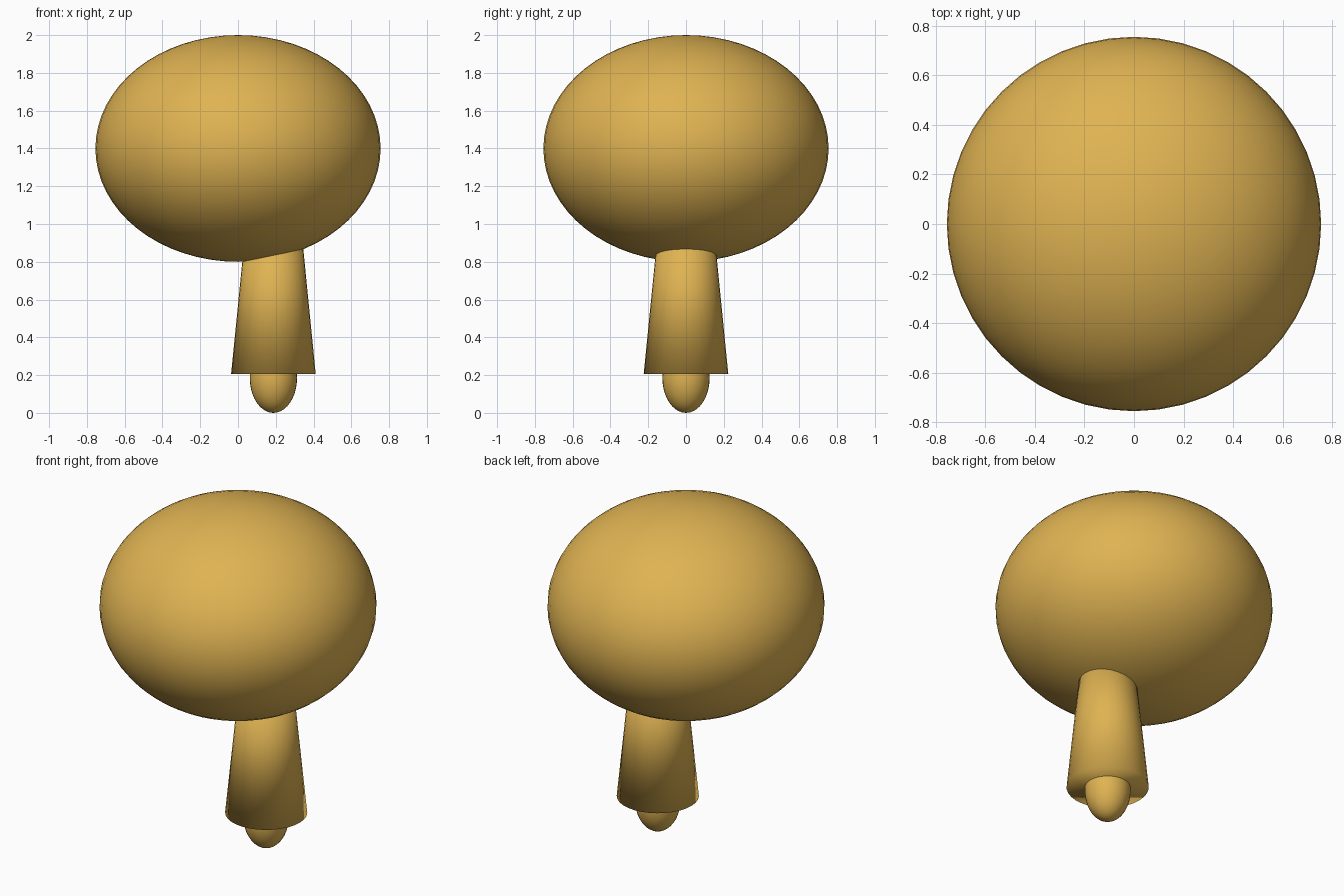
import bpy

if "Cube" in bpy.data.objects:
    bpy.data.objects.remove(bpy.data.objects["Cube"])

# One flat colour for the whole model
gold = bpy.data.materials.new("warm gold")
gold.diffuse_color = (0.74, 0.45, 0.085, 1)
gold.use_nodes = True
gold.node_tree.nodes["Principled BSDF"].inputs["Base Color"].default_value = gold.diffuse_color

LEG_X = 0.1875


def finish(name):
    """Name the active object, colour it and shade it fully smooth."""
    obj = bpy.context.object
    obj.name = name
    obj.data.materials.append(gold)
    bpy.ops.object.transform_apply(location=False, rotation=False, scale=True)
    bpy.ops.object.shade_smooth()
    return obj


def ellipsoid(name, location, radii, segments, rings):
    bpy.ops.mesh.primitive_uv_sphere_add(
        segments=segments, ring_count=rings, radius=1, location=location)
    bpy.context.object.scale = radii
    return finish(name)


# Large flattened body
ellipsoid("body", (0, 0, 1.4), (0.755, 0.755, 0.6), 48, 32)

# Tapered leg, flaring towards its closed lower end and running into the body
bottom, top = 0.205, 1.0
bpy.ops.mesh.primitive_cone_add(
    vertices=32, radius1=0.224, radius2=0.145, depth=top - bottom,
    location=(LEG_X, 0, (bottom + top) / 2))
finish("leg")

# Rounded foot poking out under the leg
ellipsoid("foot", (LEG_X, 0, 0.185), (0.125, 0.125, 0.185), 32, 20)
